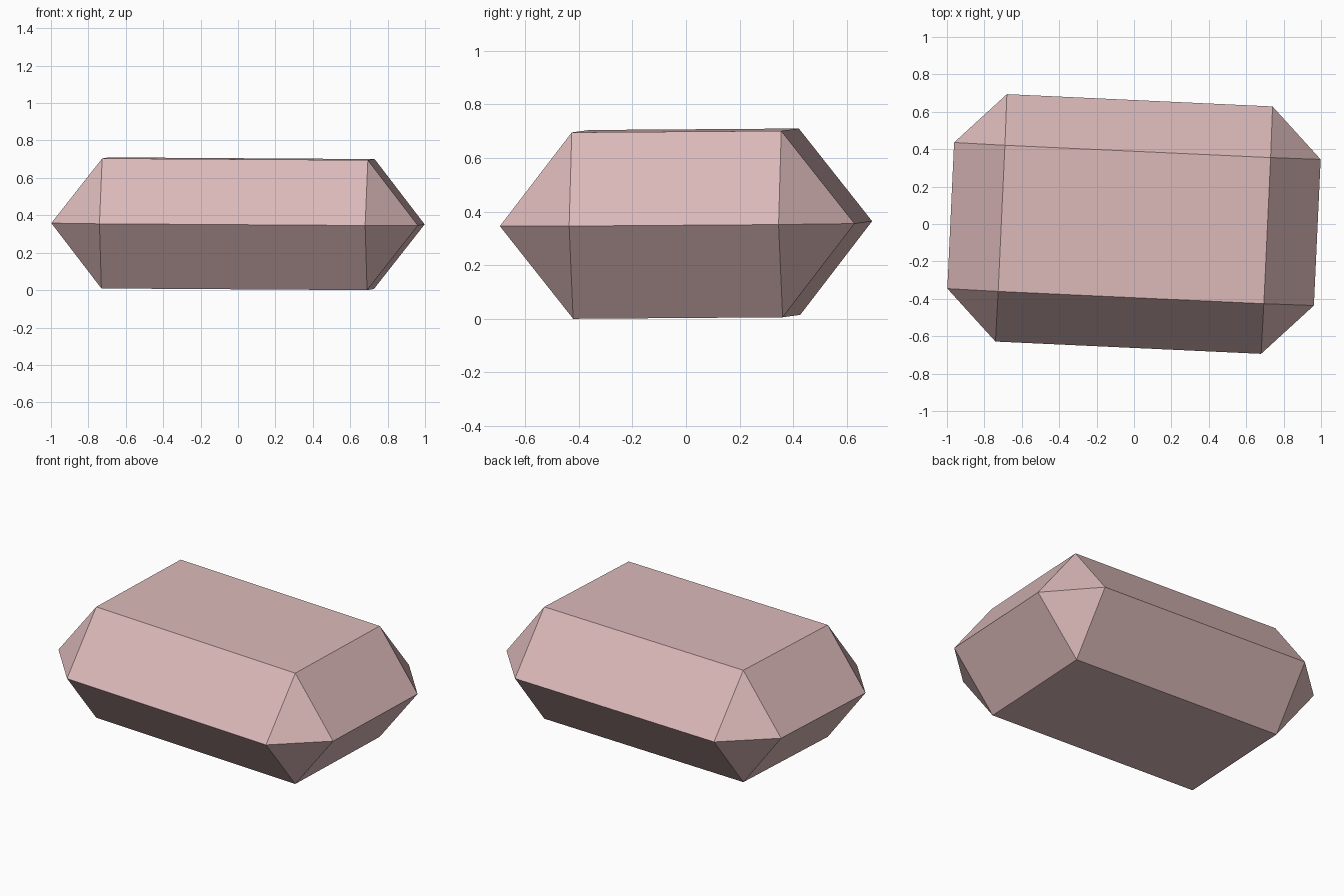
import bpy, bmesh
from math import radians
from mathutils import Matrix

if "Cube" in bpy.data.objects:
    bpy.data.objects.remove(bpy.data.objects["Cube"])

# Half sizes: waist length/width, flat top length/width, half height
A, B = 0.981, 0.662
TA, TB = 0.711, 0.391
H = 0.3475

mat = bpy.data.materials.new("dusty pink")
mat.diffuse_color = (0.72, 0.49, 0.49, 1)
mat.use_nodes = True
mat.node_tree.nodes["Principled BSDF"].inputs["Base Color"].default_value = mat.diffuse_color

# Chamfered block: flat top and bottom, eight-cornered waist
bm = bmesh.new()
for sx in (-1, 1):
    for sy in (-1, 1):
        for p in ((A, TB, 0), (TA, B, 0), (TA, TB, H), (TA, TB, -H)):
            bm.verts.new((sx * p[0], sy * p[1], p[2]))
bmesh.ops.convex_hull(bm, input=bm.verts)
bmesh.ops.dissolve_limit(bm, angle_limit=radians(1), verts=bm.verts, edges=bm.edges)

# Slight turn and tilt, then rest it on the ground
tilt = Matrix.Rotation(0.0075, 4, 'X') @ Matrix.Rotation(0.006, 4, 'Y')
bm.transform(tilt @ Matrix.Rotation(radians(-2.65), 4, 'Z'))
low = min(v.co.z for v in bm.verts)
bmesh.ops.translate(bm, verts=bm.verts, vec=(0, 0, -low))
bmesh.ops.recalc_face_normals(bm, faces=bm.faces)

mesh = bpy.data.meshes.new("chamfered_block")
bm.to_mesh(mesh)
bm.free()
mesh.materials.append(mat)
block = bpy.data.objects.new("chamfered_block", mesh)
bpy.context.collection.objects.link(block)
